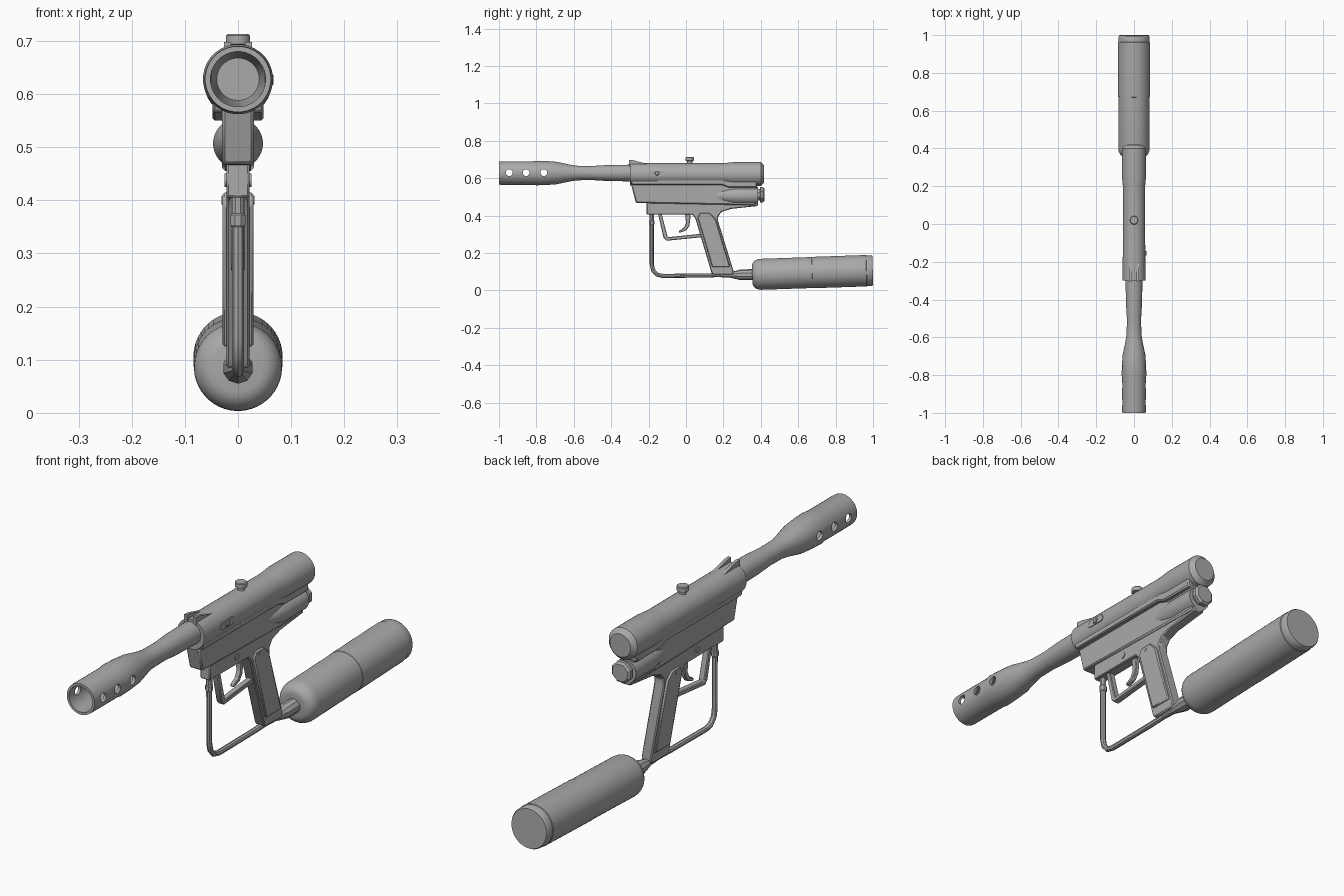
import bpy, bmesh, math
from mathutils import Matrix, Vector

if "Cube" in bpy.data.objects:
    bpy.data.objects.remove(bpy.data.objects["Cube"])

grey = bpy.data.materials.new("plain grey")
grey.diffuse_color = (0.4, 0.4, 0.4, 1)
grey.use_nodes = True
grey.node_tree.nodes["Principled BSDF"].inputs["Base Color"].default_value = grey.diffuse_color


def finish(name, bm, angle=32):
    bmesh.ops.recalc_face_normals(bm, faces=bm.faces)
    me = bpy.data.meshes.new(name)
    bm.to_mesh(me)
    bm.free()
    me.materials.append(grey)
    ob = bpy.data.objects.new(name, me)
    bpy.context.collection.objects.link(ob)
    smooth(ob, angle)
    return ob


def smooth(ob, angle=32):
    bpy.ops.object.select_all(action='DESELECT')
    ob.select_set(True)
    bpy.context.view_layer.objects.active = ob
    bpy.ops.object.shade_smooth_by_angle(angle=math.radians(angle))


def revolve(name, profile, centre=(0, 0, 0), axis='Y', segs=32, tilt=0, angle=32):
    """Lathe (distance along axis, radius) pairs, capping both ends."""
    bm = bmesh.new()
    rings = []
    for d, r in profile:
        ring = []
        for i in range(segs):
            a = 2 * math.pi * (i + 0.5) / segs
            c, s = r * math.cos(a), r * math.sin(a)
            co = {'X': (d, c, s), 'Y': (c, d, s), 'Z': (c, s, d)}[axis]
            ring.append(bm.verts.new(co))
        rings.append(ring)
    for a, b in zip(rings, rings[1:]):
        for i in range(segs):
            j = (i + 1) % segs
            bm.faces.new((a[i], a[j], b[j], b[i]))
    bm.faces.new(rings[0])
    bm.faces.new(rings[-1])
    bm.transform(Matrix.Translation(centre) @ Matrix.Rotation(tilt, 4, 'X'))
    return finish(name, bm, angle)


def plate(name, outline, x0, x1, bevel=0.0):
    """Extrude a (y, z) outline from x0 to x1."""
    bm = bmesh.new()
    face = bm.faces.new([bm.verts.new((x0, y, z)) for y, z in outline])
    ext = bmesh.ops.extrude_face_region(bm, geom=[face])
    verts = [g for g in ext['geom'] if isinstance(g, bmesh.types.BMVert)]
    bmesh.ops.translate(bm, verts=verts, vec=(x1 - x0, 0, 0))
    ob = finish(name, bm)
    if bevel:
        mod = ob.modifiers.new("bevel", 'BEVEL')
        mod.width, mod.segments = bevel, 1
        bpy.ops.object.modifier_apply(modifier=mod.name)
    return ob


def pipe(name, points, radius):
    cu = bpy.data.curves.new(name, 'CURVE')
    cu.dimensions = '3D'
    cu.bevel_depth, cu.bevel_resolution, cu.use_fill_caps = radius, 2, True
    sp = cu.splines.new('POLY')
    sp.points.add(len(points) - 1)
    for p, (y, z) in zip(sp.points, points):
        p.co = (0, y, z, 1)
    ob = bpy.data.objects.new(name, cu)
    bpy.context.collection.objects.link(ob)
    bpy.ops.object.select_all(action='DESELECT')
    ob.select_set(True)
    bpy.context.view_layer.objects.active = ob
    bpy.ops.object.convert(target='MESH')
    ob.data.materials.clear()
    ob.data.materials.append(grey)
    smooth(ob, 40)


# Barrel: hollow muzzle, narrow waist, three cross holes
barrel = revolve("barrel", [
    (-0.28, 0.045), (-0.42, 0.043), (-0.50, 0.038), (-0.58, 0.039), (-0.62, 0.045),
    (-0.69, 0.060), (-0.74, 0.064), (-0.80, 0.066), (-0.82, 0.063), (-0.99, 0.063),
    (-1.0, 0.062), (-1.0, 0.052), (-0.75, 0.052), (-0.62, 0.040)], (0, 0, 0.628))
for y in (-0.945, -0.855, -0.76):
    cutter = revolve("hole_cutter", [(-0.1, 0.018), (0.1, 0.018)], (0, y, 0.63), 'X', 20)
    mod = barrel.modifiers.new("hole", 'BOOLEAN')
    mod.object, mod.solver = cutter, 'EXACT'
    bpy.context.view_layer.objects.active = barrel
    bpy.ops.object.modifier_apply(modifier=mod.name)
    bpy.data.objects.remove(cutter)
smooth(barrel)

# Upper receiver tube with swollen rear and chamfered end
revolve("receiver_tube", [
    (-0.30, 0.050), (-0.30, 0.060), (-0.24, 0.060), (0.18, 0.059), (0.21, 0.060),
    (0.25, 0.064), (0.40, 0.064), (0.418, 0.046)], (0, 0, 0.622))

# Lower receiver, its shoulder ledge and the rear spring housing
plate("lower_receiver", [(-0.305, 0.61), (-0.268, 0.468), (0.37, 0.455), (0.385, 0.60)],
      -0.03, 0.03, 0.006)
plate("receiver_ledge", [(-0.302, 0.61), (-0.290, 0.565), (0.19, 0.565), (0.23, 0.55),
                         (0.38, 0.55), (0.38, 0.61)], -0.048, 0.048, 0.005)
revolve("spring_housing", [(0.13, 0.025), (0.20, 0.038), (0.25, 0.047), (0.385, 0.047)],
        (0, 0, 0.507))
revolve("rear_plug", [(0.38, 0.032), (0.395, 0.032), (0.397, 0.044), (0.412, 0.044),
                      (0.420, 0.036)], (0, 0, 0.512), segs=8, angle=20)

# Front sight fins and top knob
for s in (-1, 1):
    plate("sight_fin", [(-0.305, 0.66), (-0.305, 0.698), (-0.28, 0.696), (-0.20, 0.675),
                        (-0.20, 0.66)], s * 0.013, s * 0.026)
revolve("top_knob", [(0.66, 0.014), (0.692, 0.014), (0.694, 0.023), (0.710, 0.023),
                     (0.713, 0.020)], (0, 0.02, 0), 'Z', 16)

# Cocking slot and handle on the right side
plate("cocking_slot", [(-0.20, 0.618), (-0.19, 0.612), (-0.12, 0.612), (-0.11, 0.622),
                       (-0.12, 0.640), (-0.19, 0.640)], 0.05, 0.062)
revolve("cocking_handle", [(0.05, 0.012), (0.064, 0.012), (0.067, 0.009)],
        (0, -0.155, 0.627), 'X', 12)

# Grip frame and raised side panels
plate("grip_frame", [
    (-0.21, 0.475), (-0.21, 0.405), (0.035, 0.405), (0.05, 0.385), (0.135, 0.098),
    (0.145, 0.085), (0.25, 0.085), (0.254, 0.105), (0.172, 0.37), (0.172, 0.395),
    (0.19, 0.42), (0.24, 0.436), (0.385, 0.452), (0.385, 0.475)], -0.022, 0.022, 0.004)
for s in (-1, 1):
    plate("grip_panel", [(0.062, 0.39), (0.075, 0.415), (0.125, 0.415), (0.158, 0.385),
                         (0.236, 0.125), (0.140, 0.125)], s * 0.017, s * 0.029, 0.004)
    revolve("grip_screw", [(s * 0.026, 0.008), (s * 0.031, 0.008)], (0, 0.10, 0.40), 'X', 12)
    revolve("frame_pin", [(s * 0.018, 0.013), (s * 0.025, 0.013)], (0, -0.04, 0.438), 'X', 16)

# Trigger and guard
plate("trigger_guard", [(-0.150, 0.41), (-0.120, 0.282), (-0.105, 0.266), (0.085, 0.285),
                        (0.080, 0.303), (-0.098, 0.285), (-0.130, 0.41)], -0.013, 0.013, 0.003)
plate("trigger", [(-0.005, 0.41), (0.0, 0.36), (-0.012, 0.335), (-0.040, 0.318),
                  (-0.036, 0.308), (0.0, 0.320), (0.018, 0.345), (0.026, 0.41)],
      -0.009, 0.009, 0.003)

# Gas line with its fitting and the valve
pipe("gas_line", [(-0.183, 0.40), (-0.183, 0.14), (-0.176, 0.108), (-0.155, 0.085),
                  (-0.125, 0.078), (0.10, 0.080), (0.24, 0.085)], 0.011)
revolve("line_fitting", [(0.350, 0.012), (0.354, 0.015), (0.372, 0.015), (0.375, 0.012),
                         (0.41, 0.012)], (0, -0.183, 0), 'Z', 8, angle=20)
revolve("tank_valve", [(0.17, 0.010), (0.23, 0.013), (0.295, 0.029), (0.37, 0.029)],
        (0, 0, 0.078), segs=10, tilt=0.02, angle=20)

# Gas tank: domed front, flat tail, tilted slightly upward
dome = [(0.045 * (1 - math.sin(a)), 0.045 + 0.038 * math.cos(a))
        for a in (math.pi / 2 * (1 - i / 6) for i in range(7))]
revolve("gas_tank", dome + [(0.32, 0.083), (0.321, 0.084), (0.61, 0.084), (0.612, 0.082),
                            (0.638, 0.082), (0.645, 0.078)],
        (0, 0.354, 0.085), segs=48, tilt=0.034)
